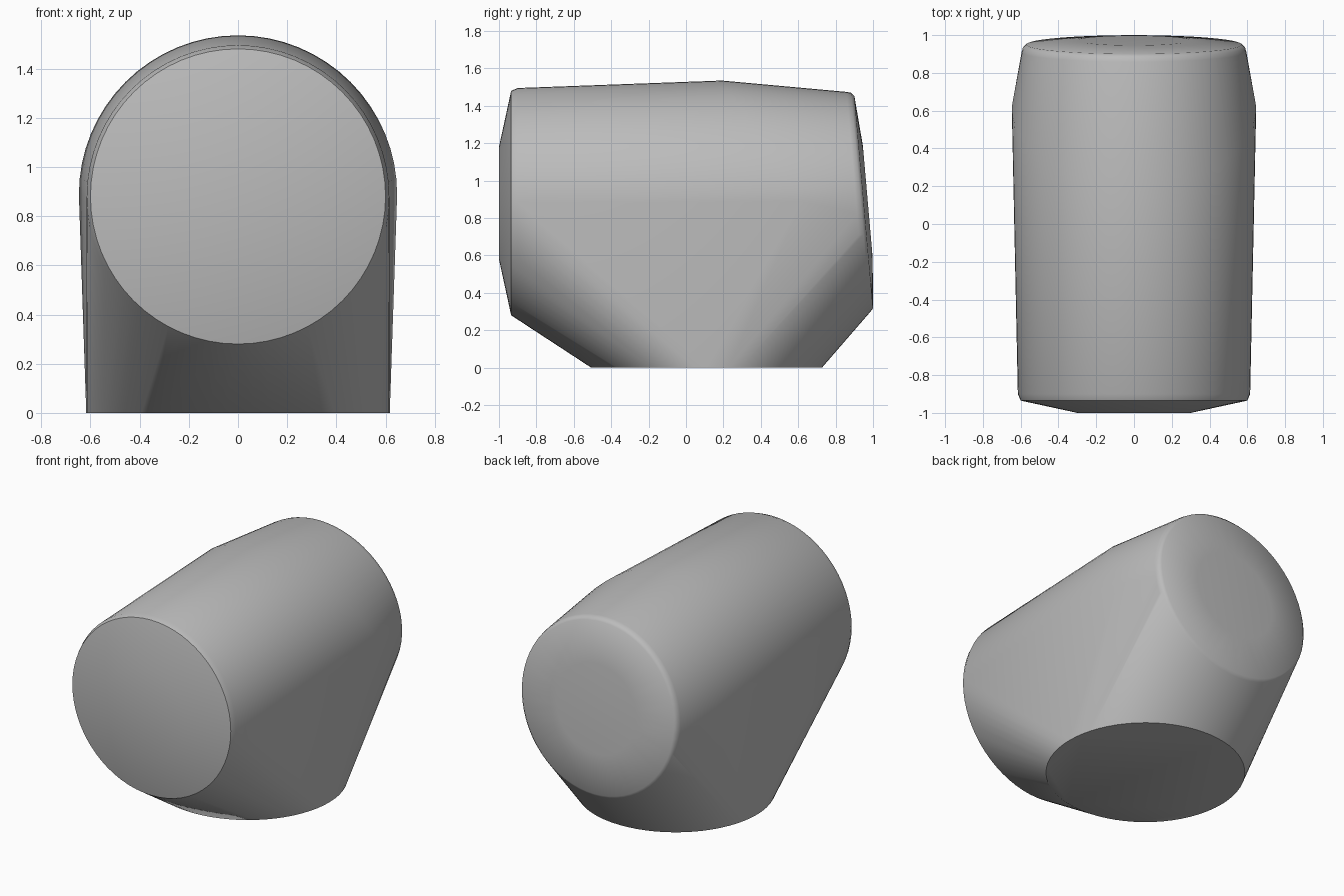
import bpy
import bmesh
from math import sin, cos, pi, radians
from mathutils import Vector

SEGMENTS = 64

cube = bpy.data.objects.get("Cube")
if cube:
    bpy.data.objects.remove(cube, do_unlink=True)

grey = bpy.data.materials.new("neutral grey")
grey.use_nodes = True
grey.diffuse_color = (0.5, 0.5, 0.5, 1)
grey.node_tree.nodes["Principled BSDF"].inputs["Base Color"].default_value = (0.5, 0.5, 0.5, 1)

bm = bmesh.new()


def add_ring(centre, up, radius):
    """Circle spanned by the x axis and the given up direction."""
    side = Vector((1, 0, 0))
    for i in range(SEGMENTS):
        a = 2 * pi * i / SEGMENTS
        bm.verts.new(centre + side * radius * cos(a) + up * radius * sin(a))


# Flat foot
add_ring(Vector((0, 0.11, 0)), Vector((0, 1, 0)), 0.617)

# Front end: chamfered rim and shallow cone
for y, radius in ((-0.9, 0.615), (-0.935, 0.6), (-1.0, 0.3)):
    add_ring(Vector((0, y, 0.88)), Vector((0, 0, 1)), radius)

# Back end: leaning disc with a rounded rim and slight dome
tilt = radians(5)
lean_up = Vector((0, -sin(tilt), cos(tilt)))
lean_out = Vector((0, cos(tilt), sin(tilt)))
back_centre = Vector((0, 0.95, 0.885))
for radius, offset in ((0.595, -0.04), (0.588, -0.016), (0.57, 0), (0.3, 0.022)):
    add_ring(back_centre + lean_out * offset, lean_up, radius)

# Shoulder arch where the two barrel directions meet
half = SEGMENTS // 2
for i in range(half + 1):
    a = pi * i / half
    bm.verts.new((0.647 * cos(a), 0.62 - 0.43 * sin(a), 0.888 + 0.647 * sin(a)))

# Skin stretched over all the outlines
hull = bmesh.ops.convex_hull(bm, input=bm.verts[:])
loose = [v for v in bm.verts if not v.link_faces]
bmesh.ops.delete(bm, geom=loose, context='VERTS')
bmesh.ops.dissolve_limit(bm, angle_limit=radians(0.3), verts=bm.verts[:], edges=bm.edges[:])
bmesh.ops.recalc_face_normals(bm, faces=bm.faces[:])

mesh = bpy.data.meshes.new("rounded_body")
bm.to_mesh(mesh)
bm.free()
mesh.materials.append(grey)
body = bpy.data.objects.new("rounded_body", mesh)
bpy.context.collection.objects.link(body)

bpy.ops.object.select_all(action='DESELECT')
body.select_set(True)
bpy.context.view_layer.objects.active = body
bpy.ops.object.shade_smooth_by_angle(angle=radians(40))
